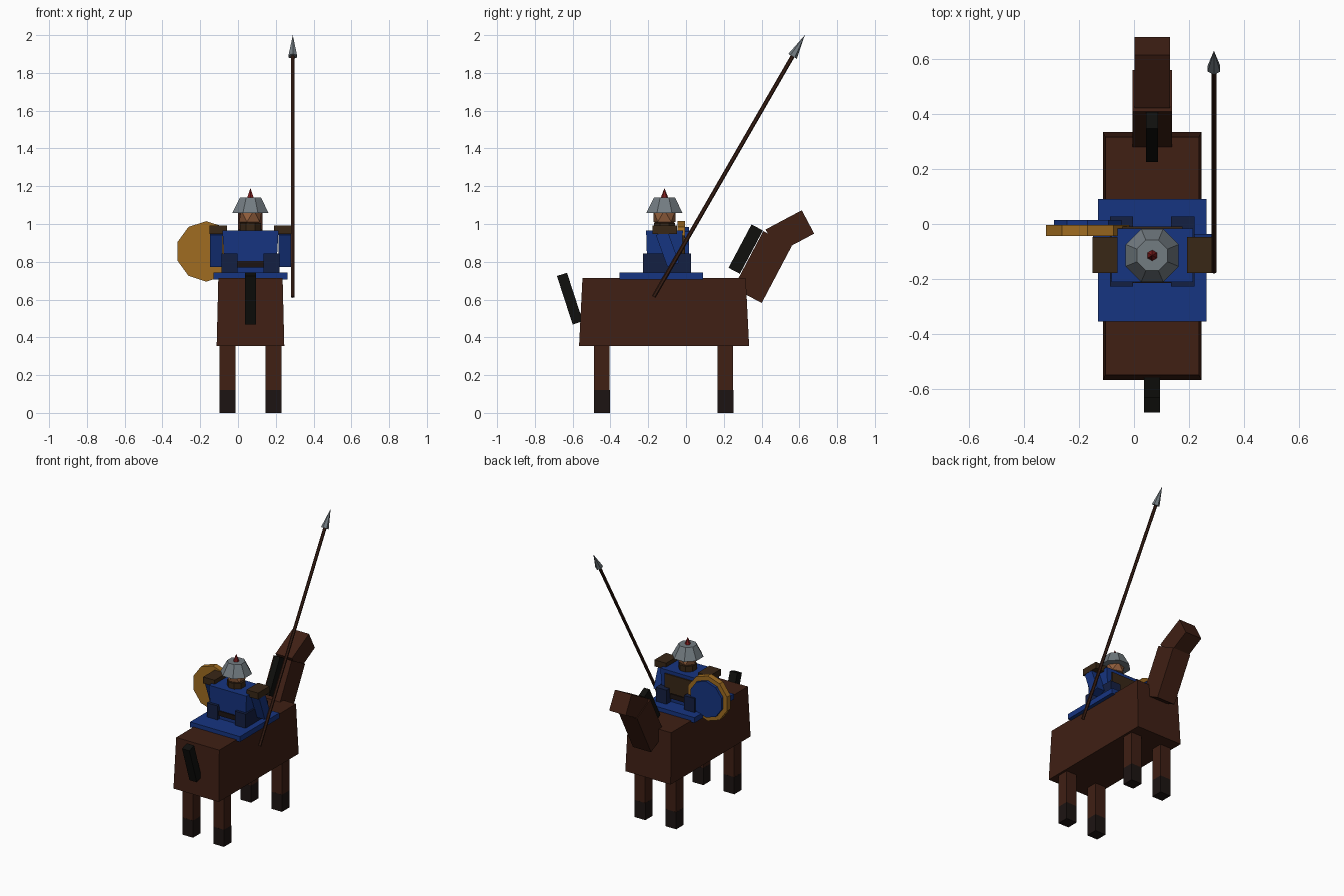
import bpy
from math import radians, sin, cos, pi
from mathutils import Vector

if "Cube" in bpy.data.objects:
    bpy.data.objects.remove(bpy.data.objects["Cube"])

CX = 0.066   # centre line of horse and rider
RY = -0.114  # rider's y position


def material(name, rgb):
    m = bpy.data.materials.new(name)
    m.diffuse_color = (*rgb, 1)
    m.use_nodes = True
    m.node_tree.nodes["Principled BSDF"].inputs["Base Color"].default_value = m.diffuse_color
    return m


COAT = material("coat", (0.05, 0.014, 0.007))
HOOF = material("hoof", (0.012, 0.007, 0.006))
HAIR = material("hair", (0.005, 0.005, 0.004))
BLUE = material("blue_cloth", (0.008, 0.035, 0.22))
NAVY = material("navy_cloth", (0.007, 0.014, 0.055))
LEATHER = material("leather", (0.04, 0.02, 0.008))
SKIN = material("skin", (0.28, 0.11, 0.045))
STEEL = material("steel", (0.17, 0.20, 0.22))
GOLD = material("gold", (0.35, 0.15, 0.015))
RED = material("red", (0.2, 0.012, 0.012))
WOOD = material("wood", (0.04, 0.013, 0.007))


def finish(name, mat):
    ob = bpy.context.object
    ob.name = name
    ob.data.materials.append(mat)
    return ob


def box(name, mat, centre, size, tilt=0, top=(1, 1)):
    """Box tilted about x, with its top face scaled in x and y."""
    bpy.ops.mesh.primitive_cube_add(size=1, location=centre, rotation=(radians(tilt), 0, 0))
    ob = finish(name, mat)
    for v in ob.data.vertices:
        t = top if v.co.z > 0 else (1, 1)
        v.co = (v.co.x * size[0] * t[0], v.co.y * size[1] * t[1], v.co.z * size[2])
    return ob


def cone(name, mat, centre, r1, r2, depth, sides, rot=(0, 0, 0)):
    bpy.ops.mesh.primitive_cone_add(vertices=sides, radius1=r1, radius2=r2, depth=depth,
                                    location=centre, rotation=rot)
    return finish(name, mat)


# Horse
box("horse_body", COAT, (CX, -0.116, 0.535), (0.358, 0.9, 0.36), top=(0.95, 0.96))
box("horse_neck", COAT, (CX, 0.405, 0.772), (0.143, 0.17, 0.34), tilt=-27.8)
box("horse_head", COAT, (CX, 0.55, 0.96), (0.13, 0.217, 0.14), tilt=28)
box("horse_mane", HAIR, (CX, 0.316, 0.867), (0.044, 0.068, 0.26), tilt=-28)
box("horse_tail", HAIR, (CX, -0.615, 0.605), (0.058, 0.056, 0.27), tilt=18)
for side, sx in (("left", -1), ("right", 1)):
    for end, y in (("back", -0.445), ("front", 0.209)):
        x = CX + sx * 0.122
        box(f"{end}_{side}_leg", COAT, (x, y, 0.241), (0.083, 0.082, 0.238))
        box(f"{end}_{side}_hoof", HOOF, (x, y, 0.061), (0.084, 0.083, 0.122))

# Saddle blanket
box("saddle_blanket", BLUE, (CX, -0.131, 0.725), (0.393, 0.444, 0.038))

# Rider's torso, made wider at the shoulders
box("rider_torso", BLUE, (CX, RY, 0.852), (0.27, 0.18, 0.226), top=(1.1, 1.08))
box("rider_belt", HOOF, (CX, RY, 0.787), (0.277, 0.2, 0.034))
box("chest_plate", LEATHER, (CX, -0.02, 0.875), (0.22, 0.022, 0.13))

# Rider's limbs and shoulder pads
for side, sx in (("left", -1), ("right", 1)):
    box(f"rider_{side}_leg", NAVY, (CX + sx * 0.111, -0.1, 0.794), (0.084, 0.255, 0.1))
    box(f"rider_{side}_arm", BLUE, (CX + sx * 0.182, -0.098, 0.868), (0.066, 0.066, 0.18), tilt=20)
    box(f"{side}_shoulder_pad", LEATHER, (CX + sx * 0.171, -0.113, 0.97), (0.091, 0.13, 0.046))

# Rider's head and helmet
cone("rider_neck", LEATHER, (CX, RY, 0.98), 0.06, 0.06, 0.05, 8, (0, 0, pi / 8))
bpy.ops.mesh.primitive_ico_sphere_add(subdivisions=1, radius=0.068, location=(CX, RY, 1.042))
finish("rider_head", SKIN)
cone("helmet", STEEL, (CX, RY, 1.099), 0.104, 0.06, 0.082, 8, (0, 0, pi / 8))
cone("helmet_spike", RED, (CX, RY, 1.162), 0.022, 0, 0.056, 6)

# Shield facing forward
for name, mat, y, r, d in (("shield_rim", GOLD, -0.024, 0.16, 0.04),
                           ("shield_face", BLUE, 0.0, 0.129, 0.03)):
    cone(name, mat, (-0.168, y, 0.855), r, r, d, 10, (radians(-90), 0, 0))

# Lance leaning forward
ang = radians(30)
axis = Vector((0, sin(ang), cos(ang)))
tip = Vector((0.29, 0.629, 2.0))
cone("lance_shaft", WOOD, tip - axis * 0.85, 0.011, 0.011, 1.5, 6, (-ang, 0, 0))
cone("lance_tip", STEEL, tip - axis * 0.065, 0.026, 0, 0.13, 6, (-ang, 0, 0))
